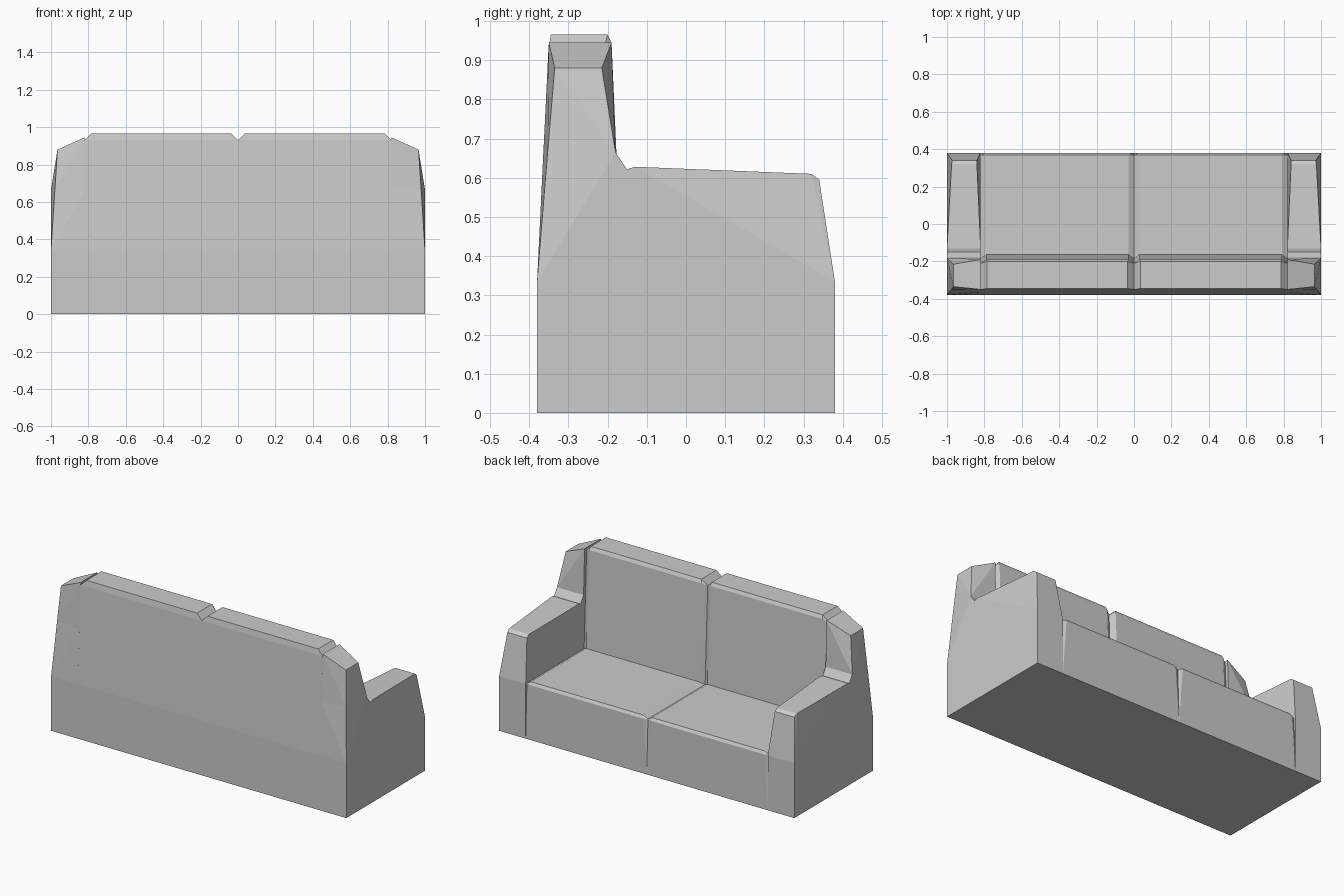
import bpy
import bmesh

cube = bpy.data.objects.get("Cube")
if cube:
    bpy.data.objects.remove(cube, do_unlink=True)

# One upholstery colour
GREY = (0.6, 0.6, 0.6, 1.0)
fabric = bpy.data.materials.new("grey fabric")
fabric.use_nodes = True
fabric.diffuse_color = GREY
fabric.node_tree.nodes["Principled BSDF"].inputs["Base Color"].default_value = GREY


def faceted_block(name, side, edges):
    """Convex block spanned by edges along x, each given as (x0, x1, y, z)."""
    bm = bmesh.new()
    for x0, x1, y, z in edges:
        for x in (x0, x1):
            bm.verts.new((side * x, y, z))
    hull = bmesh.ops.convex_hull(bm, input=bm.verts)
    bmesh.ops.delete(bm, geom=hull["geom_interior"], context="VERTS")
    bmesh.ops.dissolve_limit(bm, angle_limit=0.02, verts=bm.verts, edges=bm.edges)
    bmesh.ops.recalc_face_normals(bm, faces=bm.faces)
    mesh = bpy.data.meshes.new(name)
    bm.to_mesh(mesh)
    bm.free()
    mesh.materials.append(fabric)
    obj = bpy.data.objects.new(name, mesh)
    bpy.context.collection.objects.link(obj)


ARM = 0.82     # where the arm meets the cushions
BACK = 0.38    # half depth
SILL = 0.335   # top of the straight lower body

for label, side in (("left", 1), ("right", -1)):
    # Seat with chamfered cushion edges and a seam tapering to the floor
    faceted_block(label + "_seat", side, [
        (0, ARM, -BACK, 0), (0, ARM, BACK, 0),
        (0, ARM, -BACK, SILL), (0, ARM, 0.368, SILL),
        (0.025, 0.795, BACK, SILL),
        (0.03, 0.79, 0.37, 0.352), (0.03, 0.79, -0.2, 0.352),
    ])

    # Leaning backrest cushion with chamfered front and top
    faceted_block(label + "_backrest", side, [
        (0, ARM, -BACK, SILL), (0, ARM, -0.185, SILL),
        (0.03, 0.79, -0.163, SILL),
        (0, ARM, -0.351, 0.93), (0, ARM, -0.21, 0.93),
        (0.03, 0.79, -0.19, 0.945),
        (0.035, 0.785, -0.345, 0.965), (0.035, 0.785, -0.2, 0.965),
    ])

    # Armrest, leaning in at the front
    faceted_block(label + "_arm", side, [
        (ARM, 1, -BACK, 0), (ARM, 1, BACK, 0),
        (ARM, 1, -BACK, SILL), (ARM, 1, BACK, SILL),
        (0.84, 0.972, 0.34, 0.595), (0.84, 0.975, 0.32, 0.61),
        (ARM, 1, -0.13, 0.628), (ARM, 1, -0.15, 0.622),
    ])

    # Lower back corner, stepping out to meet the arm
    faceted_block(label + "_back_corner_lower", side, [
        (ARM, 1, -BACK, SILL), (ARM, 1, -0.15, SILL),
        (ARM, 1, -0.15, 0.62), (ARM, 1, -0.18, 0.665),
        (ARM, ARM, -0.364, 0.665), (0.979, 0.979, -0.353, 0.665),
    ])

    # Upper back corner, narrowing to a sloped top
    faceted_block(label + "_back_corner_upper", side, [
        (ARM, 1, -0.18, 0.665),
        (ARM, ARM, -0.364, 0.665), (0.979, 0.979, -0.353, 0.665),
        (ARM, ARM, -0.35, 0.945), (ARM, ARM, -0.19, 0.945),
        (0.965, 0.965, -0.335, 0.88), (0.965, 0.965, -0.215, 0.88),
    ])
